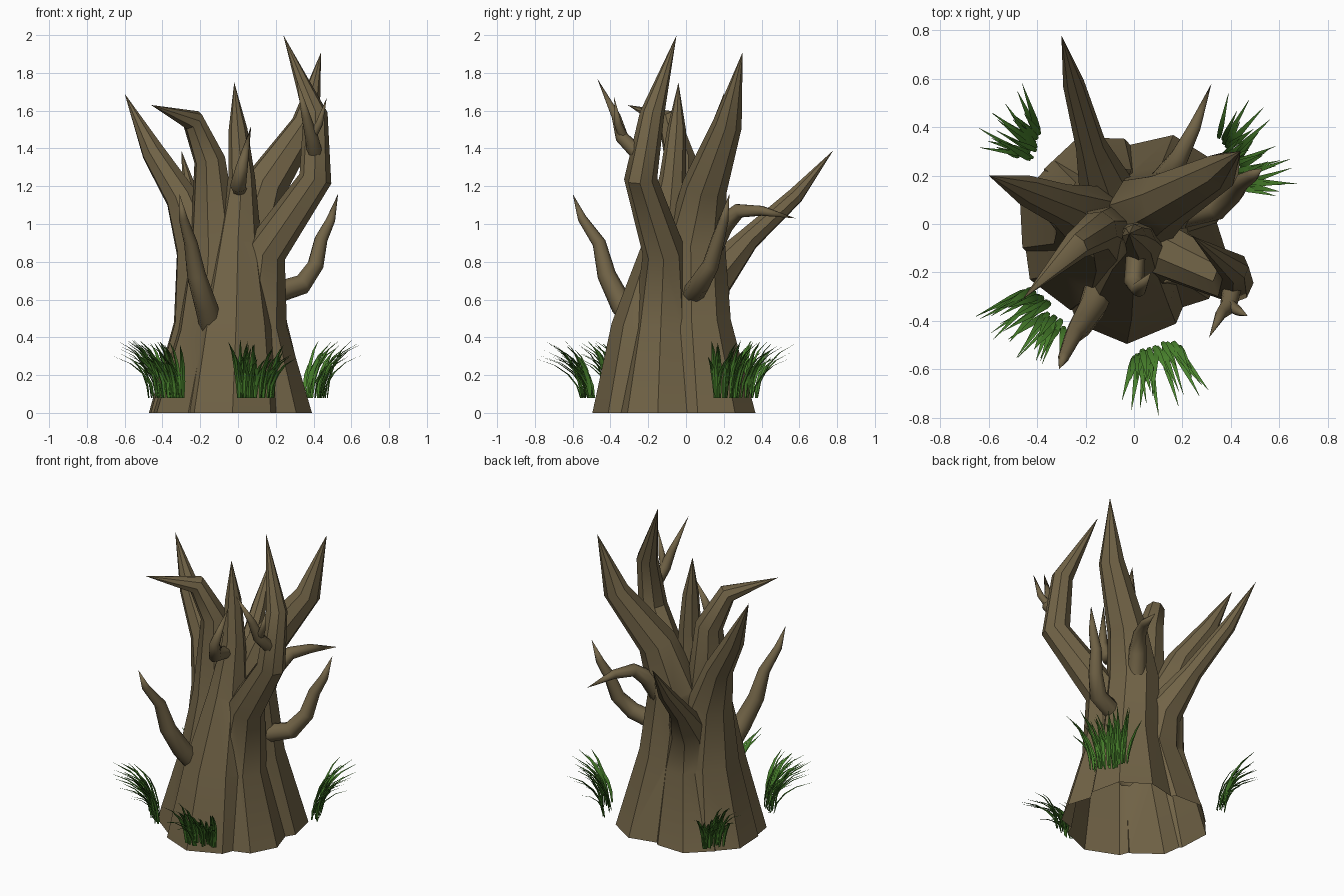
import bpy, bmesh, math, random
from mathutils import Vector

if "Cube" in bpy.data.objects:
    bpy.data.objects.remove(bpy.data.objects["Cube"])

random.seed(4)


def material(name, rgb):
    m = bpy.data.materials.new(name)
    m.diffuse_color = (*rgb, 1)
    m.use_nodes = True
    m.node_tree.nodes["Principled BSDF"].inputs["Base Color"].default_value = m.diffuse_color
    return m


BARK = material("bark_brown", (0.165, 0.125, 0.062))
GREEN = material("grass_green", (0.065, 0.22, 0.025))


def add_tube(bm, pts, sides, start_up=False, spin=0.0):
    """Tapering tube; each point is (x, y, z, radius), radius 0 = tip. Stems get a bottom cap."""
    ps = [Vector(p[:3]) for p in pts]
    normal, prev = None, None
    for i, p in enumerate(ps):
        a, b = ps[max(i - 1, 0)], ps[min(i + 1, len(ps) - 1)]
        t = (b - p).normalized() + (p - a).normalized()
        t.normalize()
        if start_up and i == 0:
            t = Vector((0, 0, 1))
        if normal is None:
            normal = Vector((math.cos(spin), math.sin(spin), 0.01))
        normal = (normal - t * normal.dot(t)).normalized()
        side = t.cross(normal)
        r = pts[i][3]
        if r == 0:
            ring = [bm.verts.new(p)]
        else:
            ring = [bm.verts.new(p + r * (math.cos(k * math.tau / sides) * normal
                                          + math.sin(k * math.tau / sides) * side))
                    for k in range(sides)]
        if prev:
            for k in range(sides):
                n = (k + 1) % sides
                if r == 0:
                    bm.faces.new((prev[k], prev[n], ring[0]))
                else:
                    bm.faces.new((prev[k], prev[n], ring[n], ring[k]))
        elif start_up:
            bm.faces.new(ring[::-1])
        prev = ring


def smooth(ob, angle):
    bpy.ops.object.select_all(action='DESELECT')
    ob.select_set(True)
    bpy.context.view_layer.objects.active = ob
    bpy.ops.object.shade_smooth_by_angle(angle=math.radians(angle))


def finish(bm, name, mat, angle):
    me = bpy.data.meshes.new(name)
    bm.to_mesh(me)
    bm.free()
    me.materials.append(mat)
    ob = bpy.data.objects.new(name, me)
    bpy.context.collection.objects.link(ob)
    smooth(ob, angle)
    return ob


# Main stems: start just under the ground and fuse into the trunk
stems = [
    # centre
    [(-0.03, -0.21, 0, .29), (-0.01, -0.18, 0.45, .215), (0.0, -0.1, 0.9, .125),
     (0.02, -0.07, 1.25, .07), (0.0, -0.05, 1.5, .05), (-0.02, -0.04, 1.75, 0)],
    # right
    [(0.16, -0.13, 0, .24), (0.1, -0.12, 0.45, .16), (0.14, -0.115, 0.85, .115),
     (0.41, -0.24, 1.24, .088), (0.41, -0.18, 1.58, .065), (0.24, -0.05, 2.0, 0)],
    # back right
    [(0.12, 0.11, 0, .27), (0.08, 0.06, 0.48, .18), (0.05, 0.05, 0.9, .16),
     (0.14, 0.1, 1.2, .12), (0.36, 0.22, 1.53, .078), (0.44, 0.3, 1.91, 0)],
    # front left
    [(-0.2, -0.09, 0, .28), (-0.13, -0.1, 0.42, .2), (-0.12, -0.06, 0.85, .14),
     (-0.15, -0.03, 1.34, .085), (-0.24, -0.09, 1.55, .06), (-0.46, -0.31, 1.63, 0)],
    # left
    [(-0.22, 0.02, 0, .28), (-0.16, 0.0, 0.48, .19), (-0.2, 0.03, 0.87, .135),
     (-0.3, 0.08, 1.14, .088), (-0.45, 0.14, 1.38, .063), (-0.6, 0.2, 1.69, 0)],
    # back
    [(-0.15, 0.13, 0, .26), (-0.08, 0.07, 0.45, .17), (-0.11, 0.13, 0.7, .12),
     (-0.18, 0.33, 0.92, .063), (-0.25, 0.58, 1.15, .045), (-0.3, 0.78, 1.39, 0)],
]
trunk = None
for i, pts in enumerate(stems):
    x, y, z, r = pts[0]
    bm = bmesh.new()
    add_tube(bm, [(x, y, -0.02 - 0.006 * i, r)] + pts[1:], 8, True, i * 0.7)
    ob = finish(bm, "stem", BARK, 50)
    if trunk is None:
        trunk = ob
        trunk.name = "trunk"
        continue
    mod = trunk.modifiers.new("join", 'BOOLEAN')
    mod.operation, mod.solver, mod.object = 'UNION', 'EXACT', ob
    bpy.context.view_layer.objects.active = trunk
    bpy.ops.object.modifier_apply(modifier="join")
    bpy.data.objects.remove(ob)

# Cut the trunk open at ground level
bm = bmesh.new()
bm.from_mesh(trunk.data)
bmesh.ops.bisect_plane(bm, geom=bm.verts[:] + bm.edges[:] + bm.faces[:],
                       plane_co=(0, 0, 0), plane_no=(0, 0, 1), clear_inner=True)
bm.to_mesh(trunk.data)
bm.free()
smooth(trunk, 40)

# Side branches and twigs: start inside the stems
branches = {
    "branch_right": [(0.15, 0.03, 0.62, .06), (0.34, 0.07, 0.68, .055), (0.41, 0.13, 0.78, .045),
                     (0.44, 0.17, 0.92, .036), (0.49, 0.2, 1.02, .026), (0.53, 0.23, 1.16, 0)],
    "branch_back_hook": [(0.06, 0.08, 0.78, .07), (0.14, 0.2, 1.0, .055), (0.19, 0.28, 1.07, .04),
                         (0.25, 0.4, 1.07, .028), (0.32, 0.58, 1.03, 0)],
    "branch_front_left": [(-0.13, -0.22, 0.42, .065), (-0.17, -0.34, 0.57, .06),
                          (-0.22, -0.42, 0.73, .05), (-0.25, -0.46, 0.9, .036),
                          (-0.29, -0.55, 1.03, .024), (-0.31, -0.6, 1.16, 0)],
    "branch_front_stub": [(0.01, -0.08, 1.18, .04), (0.0, -0.24, 1.2, .042),
                          (0.02, -0.27, 1.3, .032), (0.07, -0.2, 1.52, 0)],
    "twig_upper": [(0.41, -0.24, 1.36, .042), (0.39, -0.34, 1.46, .035),
                   (0.36, -0.37, 1.57, .024), (0.31, -0.47, 1.77, 0)],
    "twig_lower": [(0.39, -0.33, 1.46, .025), (0.43, -0.36, 1.53, .02), (0.47, -0.38, 1.67, 0)],
}
for name, pts in branches.items():
    bm = bmesh.new()
    add_tube(bm, pts, 8)
    finish(bm, name, BARK, 70)


# Grass clumps: ridged leaf blades rooted along a line, fanning outwards
def grass(name, start, end, count, spread):
    bm = bmesh.new()
    a, b = Vector(start), Vector(end)
    mid = (a + b) / 2
    out = math.atan2(mid.y, mid.x)
    for i in range(count):
        f = (i + random.random()) / count
        root = a.lerp(b, f)
        ang = out + (f - 0.5) * spread + random.uniform(-0.35, 0.35)
        d = Vector((math.cos(ang), math.sin(ang), 0))
        s = Vector((-d.y, d.x, 0))
        reach, rise = random.uniform(0.1, 0.24), random.uniform(0.2, 0.31)
        back = random.uniform(-0.01, 0.05)
        w = random.uniform(0.010, 0.015)
        prev = None
        for t, k in ((0, .5), (.25, .9), (.5, 1), (.75, .6), (1, .05)):
            p = Vector((root.x, root.y, 0.08 + rise * (1.25 * t - 0.25 * t ** 3)))
            p += d * (back + reach * t ** 1.9)
            ring = [bm.verts.new(q) for q in (p - s * w * k, p + d * w * k * 0.6, p + s * w * k)]
            if prev:
                for j in range(3):
                    n = (j + 1) % 3
                    bm.faces.new((prev[j], prev[n], ring[n], ring[j]))
            prev = ring
    finish(bm, name, GREEN, 30)


grass("grass_back_right", (0.44, 0.15), (0.34, 0.31), 28, 1.0)
grass("grass_back_left", (-0.37, 0.35), (-0.43, 0.26), 20, 0.9)
grass("grass_front_left", (-0.43, -0.26), (-0.28, -0.39), 32, 1.0)
grass("grass_front", (0.0, -0.54), (0.17, -0.46), 30, 0.8)
